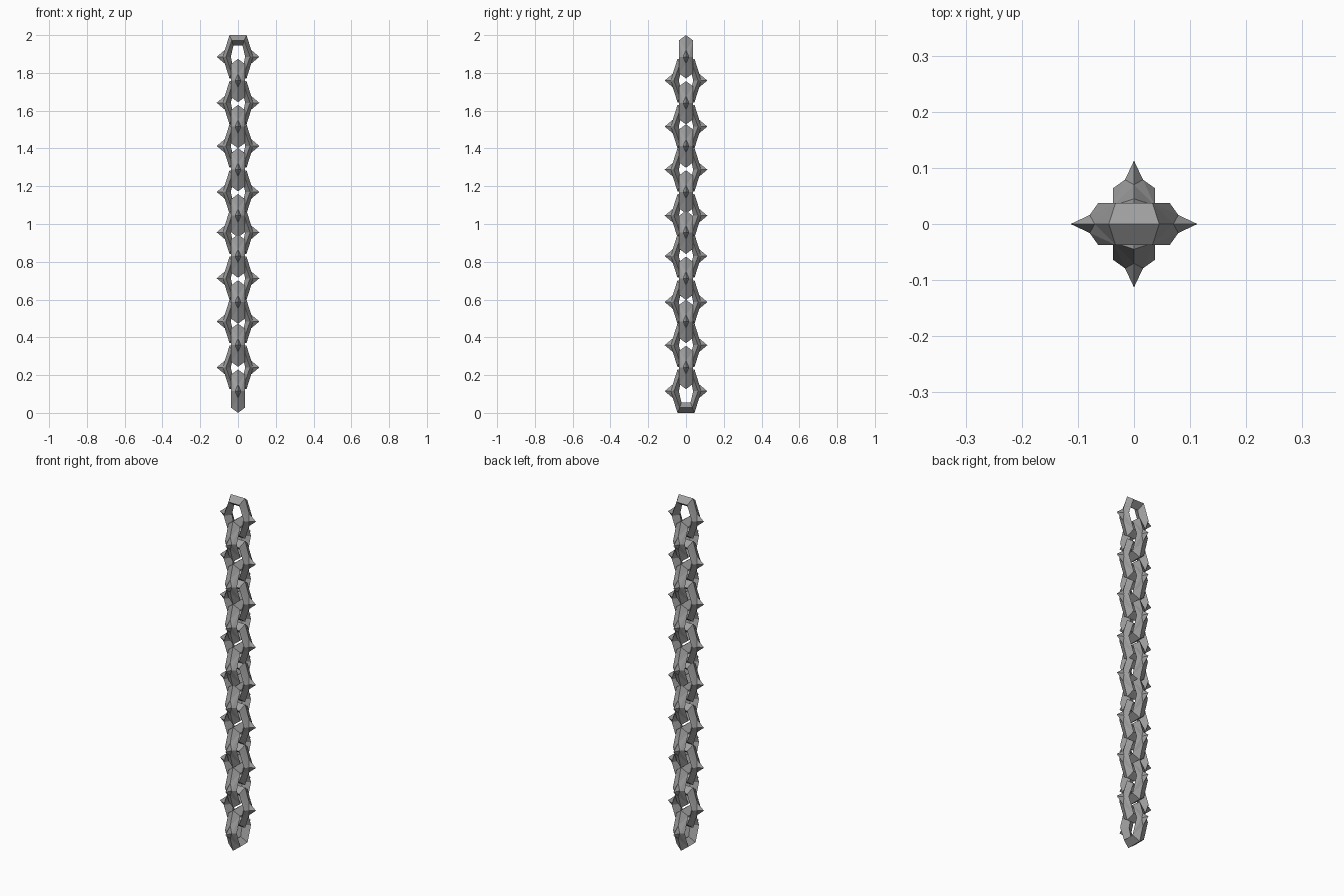
import bpy, bmesh
from math import pi
from mathutils import Matrix

if "Cube" in bpy.data.objects:
    bpy.data.objects.remove(bpy.data.objects["Cube"], do_unlink=True)

iron = bpy.data.materials.new("grey iron")
iron.use_nodes = True
grey = (0.35, 0.35, 0.35, 1)
iron.diffuse_color = grey
iron.node_tree.nodes["Principled BSDF"].inputs["Base Color"].default_value = grey

# One eighth of a link: diamond section, flat end bar, pointed side spike
POINTS = {
    "tip": (0.113, 0, 0), "ridge": (0.070, 0, 0.036), "spike_base": (0.079, 0.016, 0),
    "side": (0.064, 0.037, 0), "inner": (0.038, 0, 0),
    "outer_corner": (0.045, 0, 0.115), "side_corner": (0.033, 0.037, 0.087),
    "inner_corner": (0.024, 0, 0.060),
    "outer_end": (0, 0, 0.115), "side_end": (0, 0.037, 0.087), "inner_end": (0, 0, 0.060),
}
FACES = [
    ("tip", "ridge", "spike_base"),
    ("ridge", "outer_corner", "side_corner"),
    ("ridge", "side_corner", "spike_base"),
    ("spike_base", "side_corner", "side"),
    ("side", "side_corner", "inner_corner", "inner"),
    ("outer_corner", "outer_end", "side_end", "side_corner"),
    ("side_corner", "side_end", "inner_end", "inner_corner"),
]


def link_mesh():
    bm = bmesh.new()
    verts = {name: bm.verts.new(co) for name, co in POINTS.items()}
    for face in FACES:
        bm.faces.new([verts[name] for name in face])
    for axis in "XYZ":
        bmesh.ops.mirror(bm, geom=bm.verts[:] + bm.edges[:] + bm.faces[:],
                         matrix=Matrix.Identity(4), axis=axis, merge_dist=0.0005)
    bmesh.ops.remove_doubles(bm, verts=bm.verts[:], dist=0.0005)
    bmesh.ops.dissolve_limit(bm, angle_limit=0.01, verts=bm.verts[:], edges=bm.edges[:])
    bmesh.ops.recalc_face_normals(bm, faces=bm.faces[:])
    mesh = bpy.data.meshes.new("chain_link")
    bm.to_mesh(mesh)
    bm.free()
    mesh.materials.append(iron)
    return mesh


# The chain grows by repeated doubling; every other link is turned a quarter
heights = [1.885]
for drop in (0.1255, 0.2435, 0.472, 0.929):
    heights += [z - drop for z in heights]

mesh = link_mesh()
for i, z in enumerate(heights):
    link = bpy.data.objects.new(f"chain_link_{i + 1}", mesh)
    link.location.z = z
    link.rotation_euler.z = pi / 2 * (i % 2)
    bpy.context.collection.objects.link(link)
